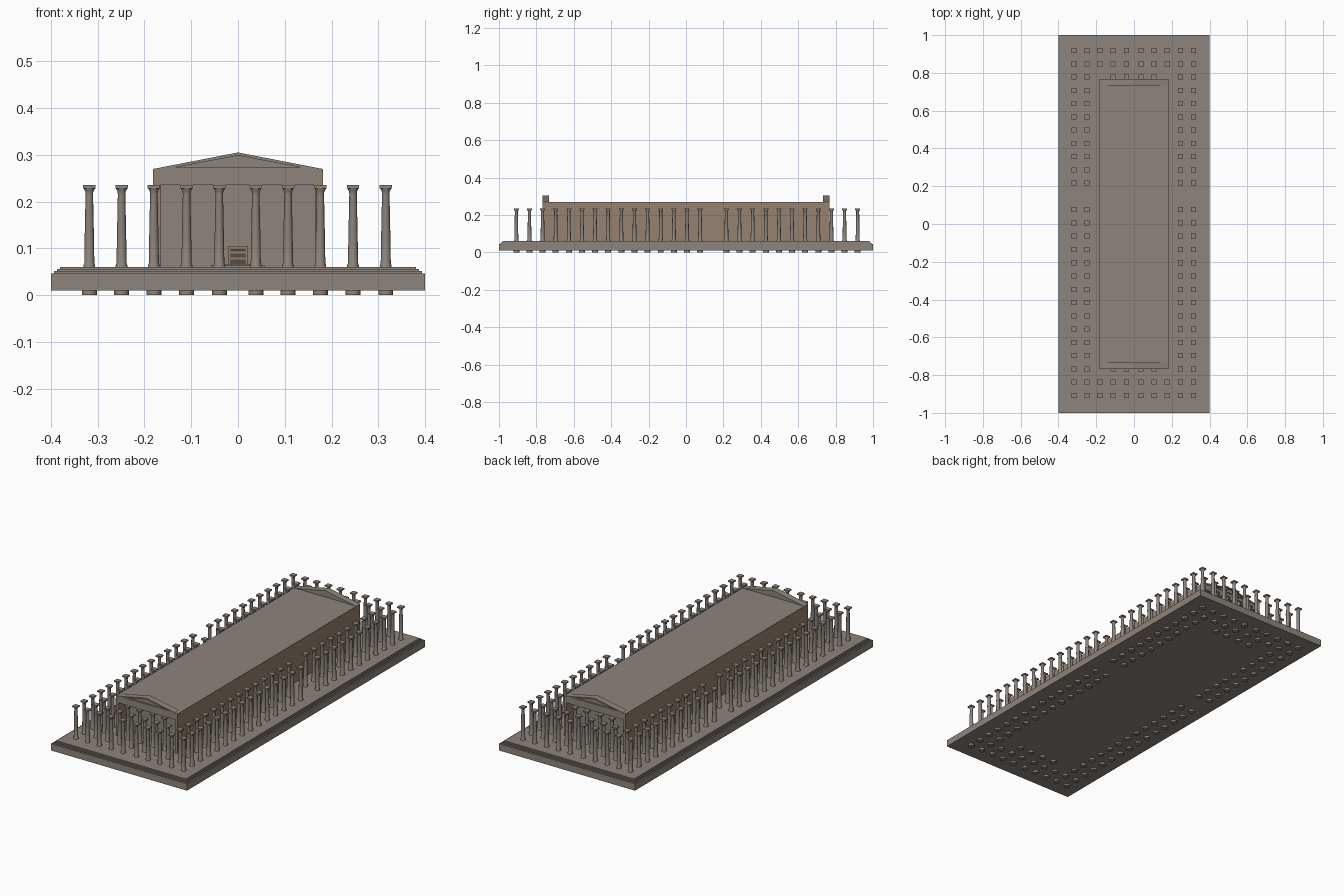
import bpy, bmesh, math

if "Cube" in bpy.data.objects:
    bpy.data.objects.remove(bpy.data.objects["Cube"])


def material(name, rgb):
    m = bpy.data.materials.new(name)
    m.diffuse_color = (*rgb, 1)
    m.use_nodes = True
    m.node_tree.nodes["Principled BSDF"].inputs["Base Color"].default_value = m.diffuse_color
    return m


STONE = material("stone", (0.27, 0.235, 0.205))
WALL = material("warm_stone", (0.30, 0.225, 0.16))
DARK = material("dark_stone", (0.10, 0.07, 0.055))


def finish(name, bm, mat):
    bmesh.ops.recalc_face_normals(bm, faces=bm.faces)
    me = bpy.data.meshes.new(name)
    bm.to_mesh(me)
    bm.free()
    me.materials.append(mat)
    ob = bpy.data.objects.new(name, me)
    bpy.context.collection.objects.link(ob)
    return ob


def add_box(bm, x0, x1, y0, y1, z0, z1):
    vs = bmesh.ops.create_cube(bm, size=1)["verts"]
    for v in vs:
        v.co.x = x0 if v.co.x < 0 else x1
        v.co.y = y0 if v.co.y < 0 else y1
        v.co.z = z0 if v.co.z < 0 else z1


def box(name, x0, x1, y0, y1, z0, z1, mat=STONE):
    bm = bmesh.new()
    add_box(bm, x0, x1, y0, y1, z0, z1)
    return finish(name, bm, mat)


def prism(name, pts, y0, y1, mat=STONE):
    """Extrude an xz outline along y."""
    bm = bmesh.new()
    f = bm.faces.new([bm.verts.new((x, y0, z)) for x, z in pts])
    r = bmesh.ops.extrude_face_region(bm, geom=[f])
    for v in r["geom"]:
        if isinstance(v, bmesh.types.BMVert):
            v.co.y = y1
    return finish(name, bm, mat)


# Stepped platform
for i, (inset, z0, z1) in enumerate([(0, 0.01, 0.046), (0.007, 0.046, 0.051),
                                     (0.013, 0.051, 0.056), (0.019, 0.056, 0.06)]):
    box(f"platform_step_{i}", -0.4 + inset, 0.4 - inset, -1 + inset, 1 - inset, z0, z1)


# Column: turned shaft with footing below the platform and a square capital slab
def column_mesh():
    profile = [(0.016, 0), (0.016, 0.02), (0.0125, 0.02), (0.0125, 0.064), (0.0108, 0.068),
               (0.0100, 0.12), (0.0080, 0.216), (0.0085, 0.221), (0.0120, 0.228)]
    n = 12
    bm = bmesh.new()
    rings = [[bm.verts.new((r * math.cos(2 * math.pi * i / n), r * math.sin(2 * math.pi * i / n), z))
              for i in range(n)] for r, z in profile]
    for a, b in zip(rings, rings[1:]):
        for i in range(n):
            j = (i + 1) % n
            bm.faces.new((a[i], a[j], b[j], b[i]))
    bm.faces.new(rings[0][::-1])
    bm.faces.new(rings[-1])
    add_box(bm, -0.0133, 0.0133, -0.0133, 0.0133, 0.228, 0.235)
    return finish("column", bm, STONE)


first = column_mesh()
bpy.context.view_layer.objects.active = first
first.select_set(True)
bpy.ops.object.shade_smooth_by_angle(angle=math.radians(35))

# Double colonnade on the sides, three rows at each end; one side row is absent
XS = [-0.318, -0.249, -0.18, -0.11, -0.04, 0.038, 0.107, 0.176, 0.246, 0.316]
spots = []
for k in range(27):
    if k == 11:
        continue
    y = 0.918 - 0.0702 * k
    for i, x in enumerate(XS):
        end_row = min(k, 26 - k)
        if i in (0, 1, 8, 9) or end_row < 2 or (end_row == 2 and 3 <= i <= 6):
            spots.append((x, y))
first.location = (*spots[0], 0)
for n, (x, y) in enumerate(spots[1:]):
    ob = bpy.data.objects.new(f"column_{n + 1}", first.data)
    ob.location = (x, y, 0)
    bpy.context.collection.objects.link(ob)

# Inner hall with long side walls and a flat roof
box("hall", -0.167, 0.167, -0.69, 0.69, 0.055, 0.24)
for s, name in ((-1, "left"), (1, "right")):
    xs = sorted((s * 0.166, s * 0.182))
    box(f"{name}_wall", *xs, -0.767, 0.767, 0.055, 0.2695, WALL)
box("roof_slab", -0.181, 0.181, -0.765, 0.765, 0.235, 0.27)

# End details, repeated front and back
for s, name in ((-1, "front"), (1, "back")):
    def ys(a, b):
        return sorted((s * a, s * b))
    # Gable: recessed triangle framed by a sill and two sloping bands
    prism(f"{name}_gable", [(-0.165, 0.27), (0.165, 0.27), (0, 0.303)], *ys(0.734, 0.757))
    prism(f"{name}_gable_slope_bands",
          [(-0.18, 0.27), (-0.150, 0.27), (0, 0.2985), (0.150, 0.27), (0.18, 0.27), (0, 0.305)],
          *ys(0.732, 0.767))
    box(f"{name}_gable_sill", -0.165, 0.165, *ys(0.74, 0.767), 0.268, 0.273, STONE)
    # Doorway with threshold steps
    box(f"{name}_door_panel", -0.016, 0.016, *ys(0.688, 0.692), 0.066, 0.102, DARK)
    for x in (-0.018, 0.018):
        box(f"{name}_door_jamb", x - 0.003, x + 0.003, *ys(0.686, 0.698), 0.06, 0.10, WALL)
    box(f"{name}_door_lintel", -0.021, 0.021, *ys(0.686, 0.699), 0.098, 0.105, WALL)
    for z in (0.076, 0.089):
        box(f"{name}_door_rail", -0.015, 0.015, *ys(0.689, 0.695), z, z + 0.004, WALL)
    box(f"{name}_threshold", -0.058, 0.058, *ys(0.68, 0.72), 0.058, 0.063)
    box(f"{name}_threshold_top", -0.03, 0.03, *ys(0.68, 0.708), 0.062, 0.066)
